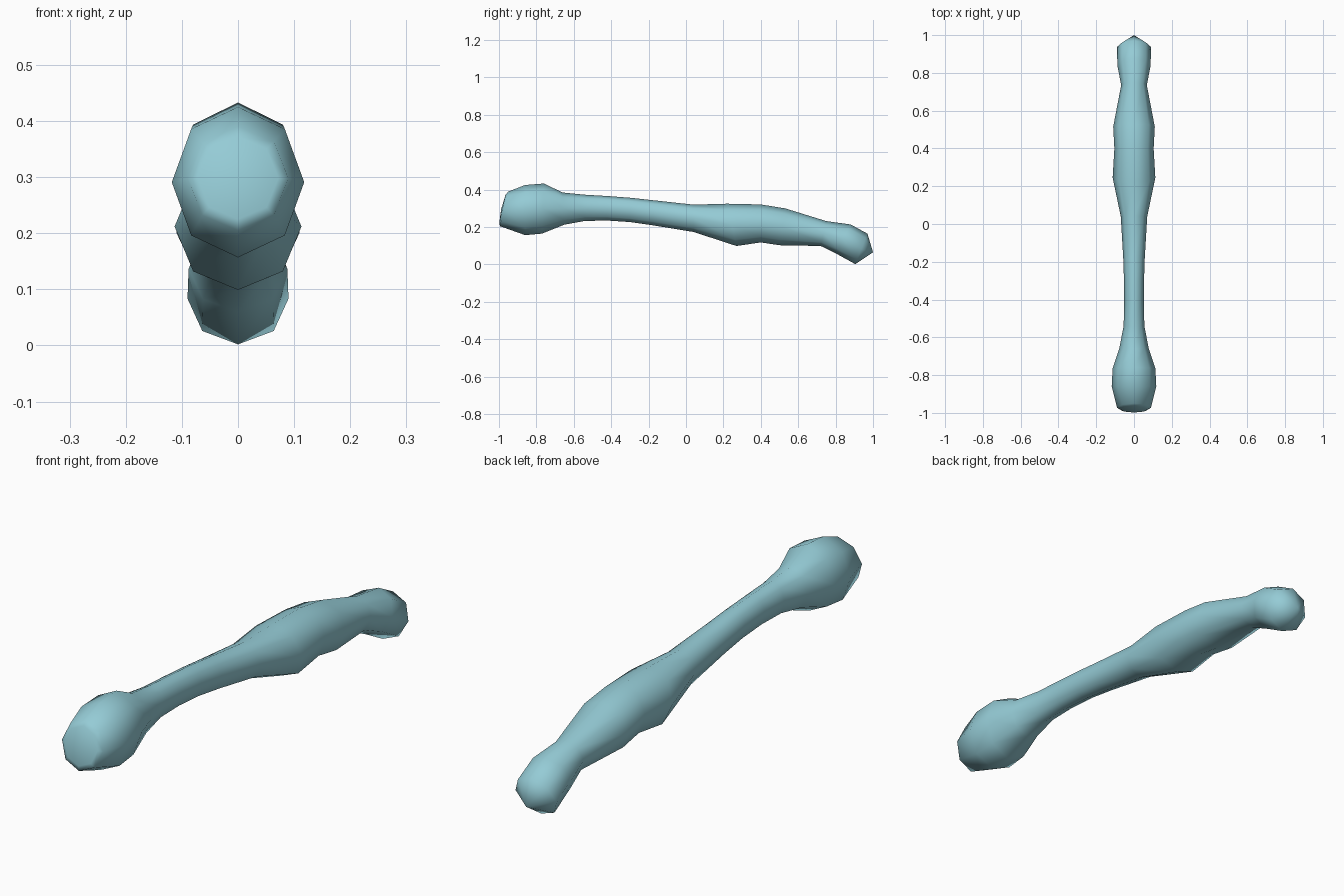
import bpy, bmesh
from math import sin, cos, pi
from mathutils import Vector

old = bpy.data.objects.get("Cube")
if old:
    bpy.data.objects.remove(old)

SIDES = 8
# Sections along the shaft: top y, top z, bottom y, bottom z, half width
SECTIONS = [
    (-.965, .372, -.998, .225, .072),
    (-.95, .390, -.995, .205, .090),
    (-.86, .425, -.86, .157, .118),
    (-.76, .433, -.77, .165, .113),
    (-.66, .385, -.65, .213, .077),
    (-.54, .373, -.54, .233, .055),
    (-.42, .366, -.42, .235, .052),
    (-.30, .357, -.30, .227, .053),
    (-.18, .344, -.18, .210, .057),
    (.04, .320, .04, .174, .070),
    (.22, .325, .27, .099, .113),
    (.40, .321, .40, .118, .104),
    (.53, .300, .50, .103, .110),
    (.75, .232, .72, .099, .068),
    (.88, .214, .80, .060, .088),
    (.97, .165, .905, .002, .090),
]

# Shaft with its two knobbed ends, lofted from tilted eight-sided rings
bm = bmesh.new()
rings = []
for ty, tz, by, bz, width in SECTIONS:
    top, bottom = Vector((0, ty, tz)), Vector((0, by, bz))
    mid, up = (top + bottom) / 2, (top - bottom) / 2
    rings.append([bm.verts.new(mid + up * cos(a) + Vector((width * sin(a), 0, 0)))
                  for a in (2 * pi * i / SIDES for i in range(SIDES))])
for a, b in zip(rings, rings[1:]):
    for i in range(SIDES):
        j = (i + 1) % SIDES
        bm.faces.new((a[i], a[j], b[j], b[i]))

# Blunt front cap and pointed rear tip
for ring, point in ((rings[0], (0, -.988, .298)), (rings[-1], (0, 1, .065))):
    tip = bm.verts.new(point)
    for i in range(SIDES):
        bm.faces.new((ring[i], ring[(i + 1) % SIDES], tip))
bmesh.ops.recalc_face_normals(bm, faces=bm.faces)

mesh = bpy.data.meshes.new("bone_shaft")
bm.to_mesh(mesh)
bm.free()
mesh.shade_smooth()
shaft = bpy.data.objects.new("bone_shaft", mesh)
bpy.context.collection.objects.link(shaft)

# Pale blue surface
blue = bpy.data.materials.new("pale_blue")
blue.use_nodes = True
colour = (.30, .60, .67, 1)
blue.diffuse_color = colour
blue.node_tree.nodes["Principled BSDF"].inputs["Base Color"].default_value = colour
mesh.materials.append(blue)
